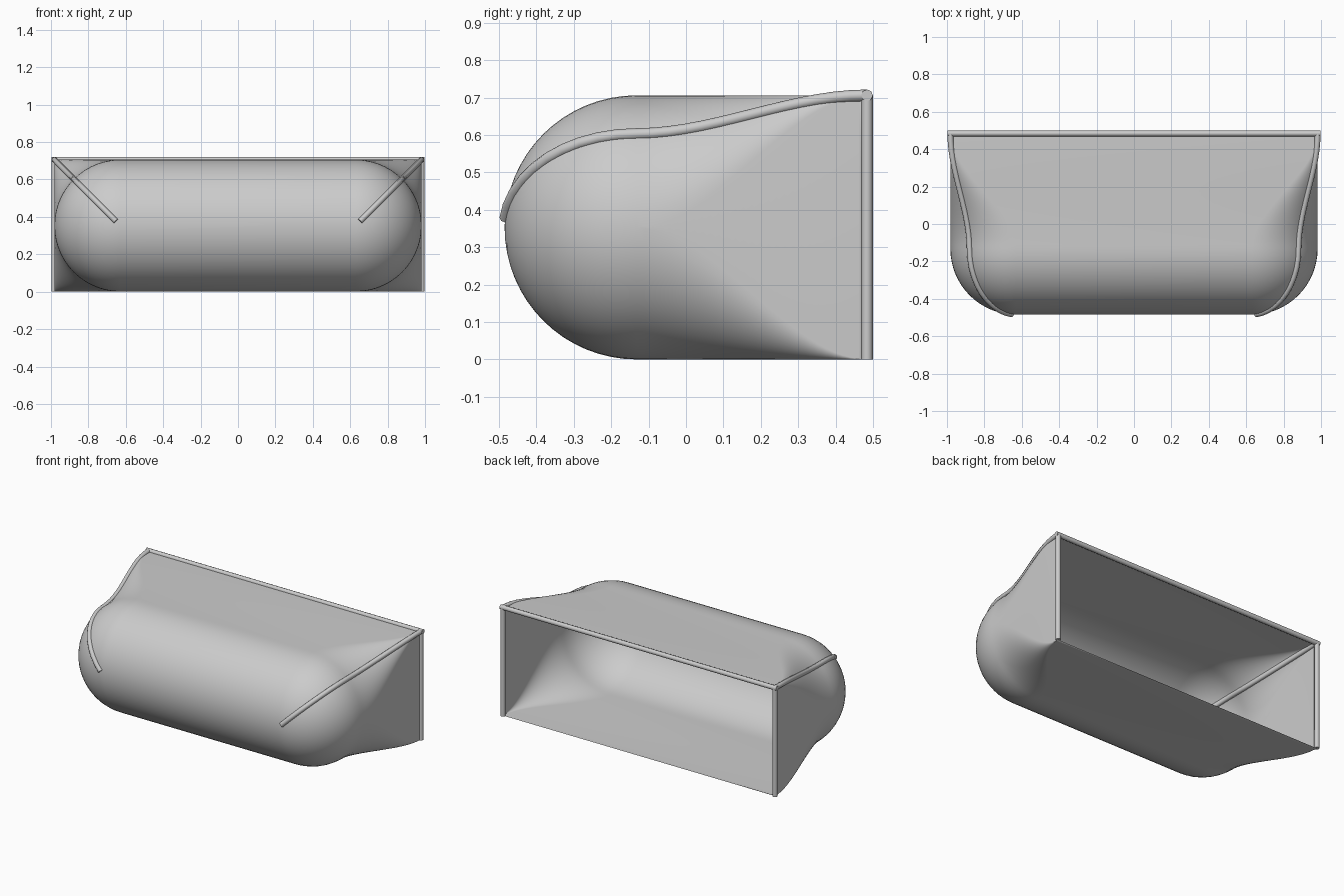
import bpy, bmesh
from math import sin, cos, pi, sqrt, radians

if "Cube" in bpy.data.objects:
    bpy.data.objects.remove(bpy.data.objects["Cube"])

W, R = 0.982, 0.353          # half width, half height (and nose radius)
BACK, NOSE = 0.484, -0.132   # open end, start of the rounded nose
PIPE = 0.0155
N = 14                       # segments per rounded corner


def radius(y):
    t = min(1, max(0, (BACK - y) / (BACK - NOSE)))
    return R * t * t * (3 - 2 * t)


# stations along the length: (y, half width, half height, corner radius)
stations = []
for i in range(29):
    y = BACK + (NOSE - BACK) * i / 28
    stations.append((y, W, R, radius(y)))
for i in range(1, 17):
    a = pi / 2 * i / 16
    s = max(cos(a), 0.0)
    stations.append((NOSE - R * sin(a), W - R + R * s, R * s, R * s))


def section(y, w, h, r):
    pts = []
    for q, (sx, sz) in enumerate(((1, 1), (-1, 1), (-1, -1), (1, -1))):
        for k in range(N + 1):
            a = pi / 2 * (q + k / N)
            pts.append((sx * (w - r) + r * cos(a), y, R + sz * (h - r) + r * sin(a)))
    return pts


# thin open-backed shell, square at the back and pill-shaped at the front
bm = bmesh.new()
rings = [[bm.verts.new(p) for p in section(*s)] for s in stations]
for a, b in zip(rings, rings[1:]):
    for i in range(len(a)):
        j = (i + 1) % len(a)
        bm.faces.new((a[i], a[j], b[j], b[i]))
bmesh.ops.remove_doubles(bm, verts=bm.verts, dist=1e-5)
bmesh.ops.recalc_face_normals(bm, faces=bm.faces)
me = bpy.data.meshes.new("awning_shell")
bm.to_mesh(me)
bm.free()
shell = bpy.data.objects.new("awning_shell", me)
bpy.context.collection.objects.link(shell)
bpy.context.view_layer.objects.active = shell
shell.select_set(True)
bpy.ops.object.shade_smooth_by_angle(angle=radians(30))
shell.select_set(False)


# round piping along a path
def pipe(name, pts):
    cu = bpy.data.curves.new(name, 'CURVE')
    cu.dimensions = '3D'
    cu.bevel_depth = PIPE
    cu.bevel_resolution = 2
    cu.use_fill_caps = True
    sp = cu.splines.new('POLY')
    sp.points.add(len(pts) - 1)
    for p, c in zip(sp.points, pts):
        p.co = (*c, 1)
    ob = bpy.data.objects.new(name, cu)
    bpy.context.collection.objects.link(ob)


# piping follows the middle of the upper rounded corners
k = 1 - 1 / sqrt(2)
seam = []
for i in range(15):
    y = BACK + (NOSE - BACK) * i / 14
    seam.append((W - k * radius(y), y, 2 * R - k * radius(y)))
for i in range(1, 11):
    a = radians(84.5) * i / 10
    d = R * cos(a) / sqrt(2)
    seam.append((W - R + d, NOSE - R * sin(a), R + d))

for side, s in (("right", 1), ("left", -1)):
    pipe("seam_piping_" + side, [(s * x, y, z) for x, y, z in seam])
    pipe("side_rail_" + side, [(s * W, BACK, 0), (s * W, BACK, 2 * R)])
pipe("top_rail", [(-W - PIPE, BACK, 2 * R), (W + PIPE, BACK, 2 * R)])
